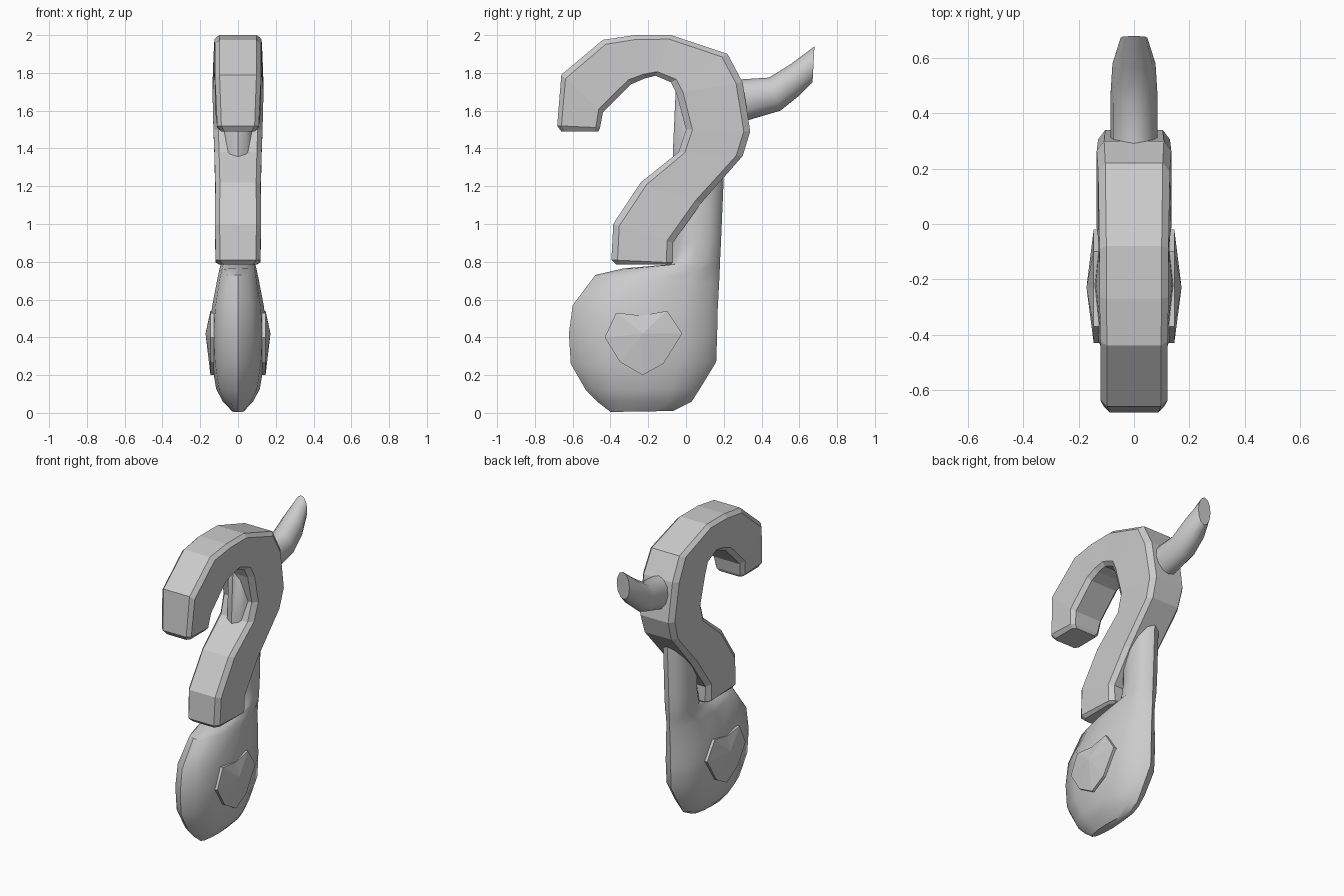
import bpy, bmesh, math

if "Cube" in bpy.data.objects:
    bpy.data.objects.remove(bpy.data.objects["Cube"])

def make_object(name, bm, smooth=None):
    bmesh.ops.recalc_face_normals(bm, faces=bm.faces)
    me = bpy.data.meshes.new(name)
    bm.to_mesh(me)
    bm.free()
    ob = bpy.data.objects.new(name, me)
    bpy.context.collection.objects.link(ob)
    if smooth:
        bpy.ops.object.select_all(action='DESELECT')
        ob.select_set(True)
        bpy.context.view_layer.objects.active = ob
        bpy.ops.object.shade_smooth_by_angle(angle=math.radians(smooth))
    return ob

def loft(name, stations, section, smooth=None):
    """Each station: side-view point A, side-view point B, half width in x."""
    bm = bmesh.new()
    rings = []
    for ay, az, by, bz, hx in stations:
        rings.append([bm.verts.new((sx * hx, ay + (by - ay) * t, az + (bz - az) * t))
                      for sx, t in section])
    n = len(section)
    for r0, r1 in zip(rings, rings[1:]):
        for i in range(n):
            j = (i + 1) % n
            bm.faces.new((r0[i], r0[j], r1[j], r1[i]))
    bm.faces.new(rings[0])
    bm.faces.new(rings[-1])
    return make_object(name, bm, smooth)

# Faceted hook: chamfered box section swept along the curve
box = [(-0.8, 0), (0.8, 0), (1, 0.1), (1, 0.9), (0.8, 1), (-0.8, 1), (-1, 0.9), (-1, 0.1)]
hook = [
    (-.37, .785, -.08, .785, .100),
    (-.395, .81, -.07, .795, .118),
    (-.385, 1.0, -.07, .90, .122),
    (-.24, 1.22, .08, 1.11, .120),
    (-.04, 1.38, .30, 1.36, .125),
    (.00, 1.50, .34, 1.49, .130),
    (-.05, 1.69, .30, 1.75, .135),
    (-.08, 1.75, .22, 1.90, .130),
    (-.16, 1.785, -.08, 2.0, .125),
    (-.22, 1.77, -.27, 2.0, .125),
    (-.29, 1.74, -.44, 1.975, .122),
    (-.44, 1.59, -.66, 1.79, .122),
    (-.455, 1.51, -.682, 1.52, .110),
    (-.465, 1.49, -.66, 1.49, .090),
]
loft("hook", hook, box)

# Smooth paddle, handle and rear horn in one sweep (front edge, back edge)
oval = [(math.sin(2 * math.pi * i / 12), 0.5 - 0.5 * math.cos(2 * math.pi * i / 12))
        for i in range(12)]
body = [
    (-.40, .005, -.07, .01, .030),
    (-.47, .06, .03, .06, .080),
    (-.53, .12, .075, .13, .115),
    (-.61, .26, .16, .27, .140),
    (-.62, .42, .165, .42, .148),
    (-.60, .57, .168, .55, .138),
    (-.48, .73, .175, .68, .110),
    (-.33, .765, .178, .74, .100),
    (-.10, .785, .18, .80, .090),
    (-.07, .90, .185, .90, .090),
    (-.07, 1.37, .20, 1.25, .090),
    (-.055, 1.70, .20, 1.48, .090),
    (.05, 1.765, .24, 1.53, .088),
    (.28, 1.765, .33, 1.55, .085),
    (.44, 1.775, .50, 1.60, .085),
    (.56, 1.85, .60, 1.68, .078),
    (.68, 1.94, .67, 1.75, .048),
]
loft("paddle_and_horn", body, oval, 40)

# Low faceted studs on both faces of the paddle
outline = [(-.43, .40), (-.37, .53), (-.235, .515), (-.10, .54),
           (-.02, .42), (-.12, .26), (-.23, .20), (-.35, .27)]
cy, cz = -.23, .42
for side, label in ((1, "right"), (-1, "left")):
    bm = bmesh.new()
    base = [bm.verts.new((side * .11, y, z)) for y, z in outline]
    mid = [bm.verts.new((side * .146, y, z)) for y, z in outline]
    top = bm.verts.new((side * .172, cy, cz))
    for i in range(8):
        j = (i + 1) % 8
        bm.faces.new((base[i], base[j], mid[j], mid[i]))
        bm.faces.new((mid[i], mid[j], top))
    bm.faces.new(base)
    make_object("stud_" + label, bm)
